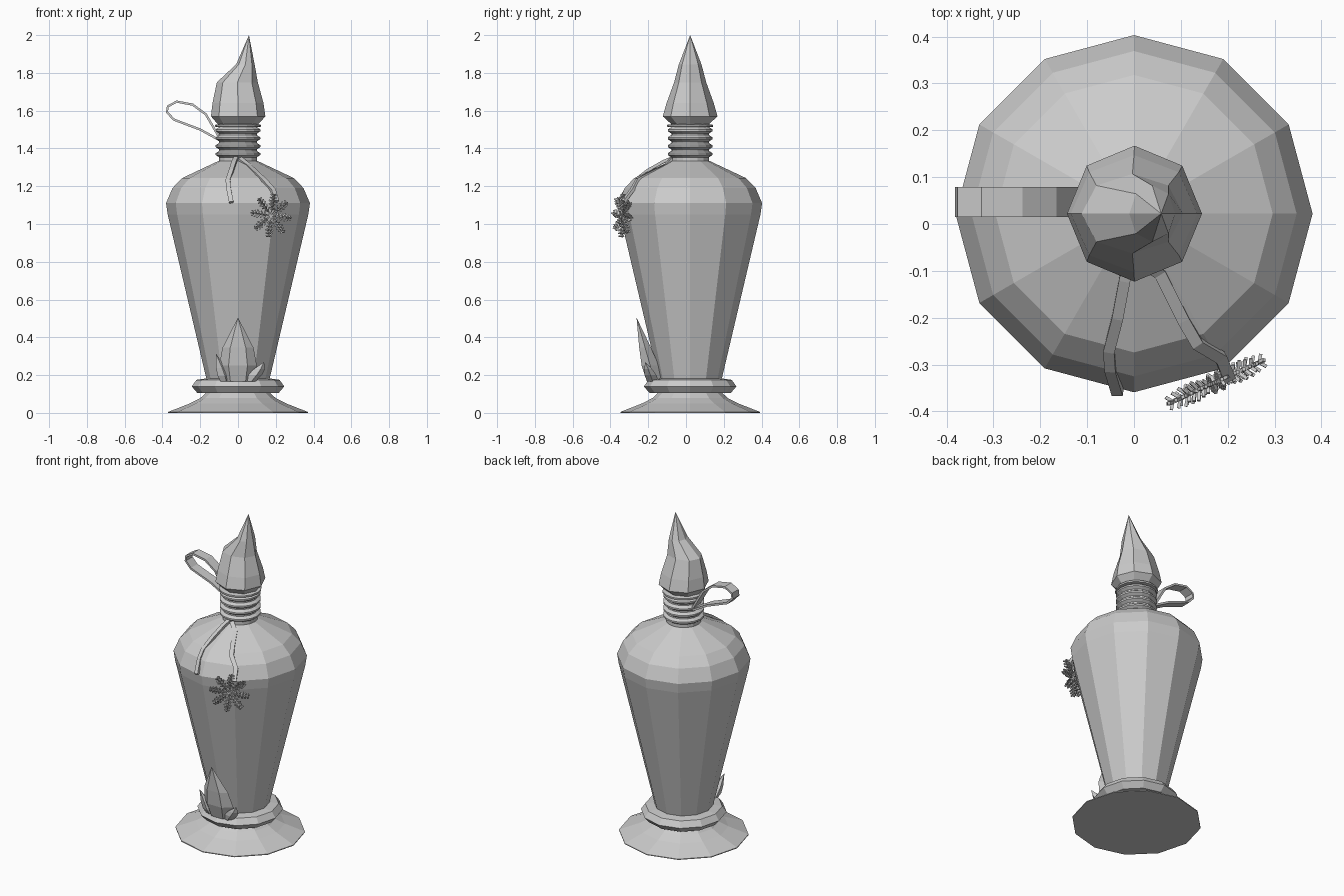
import bpy, bmesh, math
from math import cos, sin, pi
from mathutils import Vector

cube = bpy.data.objects.get("Cube")
if cube:
    bpy.data.objects.remove(cube, do_unlink=True)

grey = bpy.data.materials.new("plain grey")
grey.use_nodes = True
colour = (0.6, 0.6, 0.6, 1)
grey.diffuse_color = colour
grey.node_tree.nodes["Principled BSDF"].inputs["Base Color"].default_value = colour

CY = 0.022  # bottle axis in y


def finish(name, bm):
    bmesh.ops.recalc_face_normals(bm, faces=bm.faces)
    mesh = bpy.data.meshes.new(name)
    bm.to_mesh(mesh)
    bm.free()
    mesh.materials.append(grey)
    ob = bpy.data.objects.new(name, mesh)
    bpy.context.collection.objects.link(ob)
    return ob


def loft(bm, rings, closed=False):
    """Skin equal-sized rings of points; a one-point ring makes a tip."""
    rows = [[bm.verts.new(p) for p in ring] for ring in rings]
    pairs = list(zip(rows, rows[1:]))
    if closed:
        pairs.append((rows[-1], rows[0]))
    for a, b in pairs:
        n = len(a)
        for i in range(n):
            j = (i + 1) % n
            if len(b) == 1:
                bm.faces.new((a[i], a[j], b[0]))
            else:
                bm.faces.new((a[i], a[j], b[j], b[i]))
    if not closed:
        for row in (rows[0], rows[-1]):
            if len(row) > 2:
                bm.faces.new(row)


def ellipse(cx, cy, z, rx, ry, n):
    return [(cx + rx * cos(2 * pi * i / n), cy + ry * sin(2 * pi * i / n), z) for i in range(n)]


def lathe(name, profile, n=12):
    bm = bmesh.new()
    loft(bm, [ellipse(0, CY, z, r, r, n) for r, z in profile])
    return finish(name, bm)


# Bottle
lathe("foot", [(.37, 0), (.37, .005), (.255, .05), (.2, .078), (.165, .11)])
lathe("collar", [(.17, .105), (.215, .105), (.245, .14), (.22, .175), (.17, .182)])
lathe("body", [(.165, .17), (.372, 1.05), (.381, 1.11), (.347, 1.19), (.296, 1.243), (.105, 1.333)])

# Neck wrapped with cord coils
coils = [(.1, 1.32), (.1, 1.355)]
for k in range(4):
    z = 1.365 + k * .042
    coils += [(.1, z - .012), (.118, z), (.118, z + .01), (.1, z + .022)]
coils += [(.122, 1.515), (.122, 1.525), (.09, 1.53)]
lathe("neck", coils, 16)

# Faceted crystal stopper with a stepped shoulder on one side
bm = bmesh.new()
rings = []
for left, right, ry, z in [(-.1, .1, .09, 1.52), (-.143, .145, .145, 1.57), (-.135, .135, .125, 1.64),
                           (-.112, .105, .085, 1.75), (-.01, .088, .06, 1.845)]:
    rings.append(ellipse((left + right) / 2, CY, z, (right - left) / 2, ry, 8))
rings.append([(.058, CY, 2.0)])
loft(bm, rings)
finish("stopper", bm)


def ribbon(name, path, half, thick, side=None):
    """Flat band along a path; side is the width direction."""
    pts = [Vector(p) for p in path]
    bm = bmesh.new()
    rings = []
    for i, p in enumerate(pts):
        d = (pts[min(i + 1, len(pts) - 1)] - pts[max(i - 1, 0)]).normalized()
        radial = Vector((p.x, p.y - CY, .15))
        s = Vector(side) if side else d.cross(radial).normalized()
        n = s.cross(d).normalized()
        rings.append([p + s * half + n * thick, p - s * half + n * thick,
                      p - s * half - n * thick, p + s * half - n * thick])
    loft(bm, rings)
    return finish(name, bm)


# Bow loop and two hanging tails
loop = [(-.1, 1.46), (-.17, 1.58), (-.24, 1.632), (-.325, 1.648), (-.372, 1.622), (-.376, 1.592),
        (-.34, 1.553), (-.28, 1.53), (-.2, 1.5), (-.1, 1.445)]
ribbon("ribbon_loop", [(x, .047, z) for x, z in loop], .032, .006, (0, 1, 0))
ribbon("ribbon_tail_short", [(-.01, -.075, 1.35), (-.02, -.12, 1.33), (-.035, -.2, 1.285),
                             (-.053, -.27, 1.23), (-.05, -.31, 1.19), (-.035, -.36, 1.115)], .012, .008)
ribbon("ribbon_tail_long", [(.01, -.075, 1.345), (.055, -.105, 1.31), (.105, -.205, 1.262),
                            (.135, -.255, 1.235), (.185, -.285, 1.18), (.203, -.33, 1.12)], .013, .008)


def stick(bm, a, b, w):
    d = (b - a).normalized()
    u = d.orthogonal().normalized() * w
    v = d.cross(u)
    loft(bm, [[p + u, p + v, p - u, p - v] for p in (a, b)])


# Snowflake charm: eight feathered arms in a tilted plane
centre = Vector((.175, -.337, 1.045))
across = Vector((.22, .1, 0)).normalized()
up = Vector((0, 0, 1))
out = up.cross(across)
bm = bmesh.new()
for k in range(8):
    ang = k * pi / 4 + 1.45
    d = across * cos(ang) + up * sin(ang)
    t = d.cross(out)
    stick(bm, centre, centre + d * .115, .005)
    for j in range(5):
        root = centre + d * (.03 + j * .018)
        size = .026 - abs(j - 2) * .004
        for s in (t, -t, out, -out):
            stick(bm, root, root + (d * .7 + s).normalized() * size, .005)
finish("snowflake_charm", bm)


def crystal(name, base, tip, width, depth, belly, n=6):
    """Pointed shard widening to a belly and then narrowing to its tip."""
    base, tip = Vector(base), Vector(tip)
    bm = bmesh.new()
    rings = []
    for f, k in ((0, .8), (belly, 1), (belly + .28, .82)):
        c = base.lerp(tip, f)
        rings.append(ellipse(c.x, c.y, c.z, width * k, depth * k * (1 - f * .5), n))
    rings.append([tip])
    loft(bm, rings)
    return finish(name, bm)


# Shards growing at the foot of the body
crystal("shard_tall", (0, -.165, .165), (0, -.262, .505), .1, .06, .25)
crystal("shard_right", (-.07, -.165, .165), (-.117, -.215, .315), .035, .04, .2, 5)
crystal("shard_left", (.06, -.175, .165), (.138, -.215, .27), .04, .04, .35, 5)
